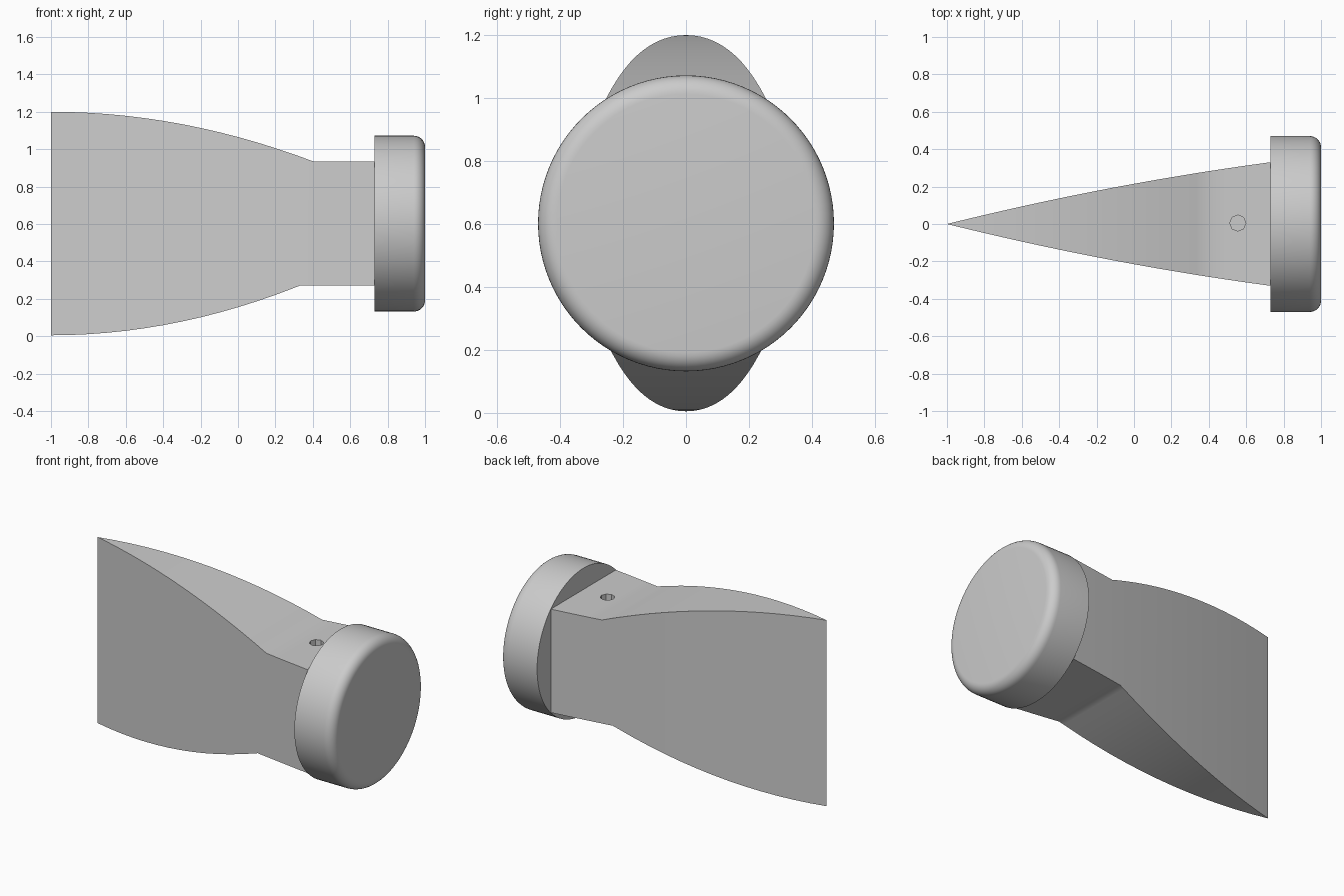
import bpy, bmesh, math

old = bpy.data.objects.get("Cube")
if old:
    bpy.data.objects.remove(old, do_unlink=True)

GREY = (0.6, 0.6, 0.6, 1)
grey = bpy.data.materials.new("light_grey")
grey.use_nodes = True
grey.diffuse_color = GREY
grey.node_tree.nodes["Principled BSDF"].inputs["Base Color"].default_value = GREY


def add_object(name, bm):
    bmesh.ops.remove_doubles(bm, verts=bm.verts, dist=0.0005)
    bmesh.ops.recalc_face_normals(bm, faces=bm.faces)
    mesh = bpy.data.meshes.new(name)
    bm.to_mesh(mesh)
    bm.free()
    mesh.materials.append(grey)
    obj = bpy.data.objects.new(name, mesh)
    bpy.context.collection.objects.link(obj)
    return obj


def activate(obj):
    bpy.ops.object.select_all(action='DESELECT')
    obj.select_set(True)
    bpy.context.view_layer.objects.active = obj


def smooth(obj):
    activate(obj)
    bpy.ops.object.shade_smooth_by_angle(angle=math.radians(30))


def skin(bm, rings):
    """Join matching rings of vertices and close both ends."""
    for a, b in zip(rings, rings[1:]):
        n = len(a)
        for i in range(n):
            j = (i + 1) % n
            bm.faces.new((a[i], a[j], b[j], b[i]))
    bm.faces.new(rings[0])
    bm.faces.new(rings[-1])


# Wedge body: widens from a knife edge while its height shrinks to a square neck
def section(x):
    t = x + 1
    half = 0.248 * t - 0.033 * t * t
    top = max(0.935, 1.2 - 0.135 * t * t)
    bottom = min(0.27, 0.005 + 0.15 * t * t)
    return [(x, -half, bottom), (x, half, bottom), (x, half, top), (x, -half, top)]


bm = bmesh.new()
stations = sorted([-1 + 0.1 * i for i in range(18)] + [0.33, 0.74])
rings = [[bm.verts.new(p) for p in section(x)] for x in stations[1:]]
tip = section(-1)
tip_low, tip_high = bm.verts.new(tip[0]), bm.verts.new(tip[2])
first = rings[0]
skin(bm, rings)
# Replace the narrow end cap with faces running to the knife edge
end = next(f for f in bm.faces if set(f.verts) == set(first))
bmesh.ops.delete(bm, geom=[end], context='FACES_ONLY')
bm.faces.new((first[0], first[3], tip_high, tip_low))
bm.faces.new((first[1], first[2], tip_high, tip_low))
bm.faces.new((first[0], first[1], tip_low))
bm.faces.new((first[3], first[2], tip_high))
body = add_object("wedge_body", bm)

# Small blind hole in the top of the neck
bm = bmesh.new()
bmesh.ops.create_cone(bm, cap_ends=True, segments=8, radius1=0.043,
                      radius2=0.043, depth=0.3)
bmesh.ops.translate(bm, verts=bm.verts, vec=(0.555, 0.005, 0.985))
cutter = add_object("hole_cutter", bm)
cutter.hide_render = True
cut = body.modifiers.new("hole", 'BOOLEAN')
cut.operation = 'DIFFERENCE'
cut.solver = 'EXACT'
cut.object = cutter
activate(body)
bpy.ops.object.modifier_apply(modifier=cut.name)
bpy.data.objects.remove(cutter, do_unlink=True)
smooth(body)

# Round end cap with a rounded outer rim
R, FILLET, SIDES = 0.47, 0.06, 96
profile = [(0.73, R)]
for i in range(9):
    a = math.pi / 2 * i / 8
    profile.append((1 - FILLET + FILLET * math.sin(a), R - FILLET + FILLET * math.cos(a)))
bm = bmesh.new()
rings = []
for x, r in profile:
    angles = [2 * math.pi * k / SIDES for k in range(SIDES)]
    rings.append([bm.verts.new((x, r * math.cos(a), 0.602 + r * math.sin(a))) for a in angles])
skin(bm, rings)
smooth(add_object("end_cap", bm))
